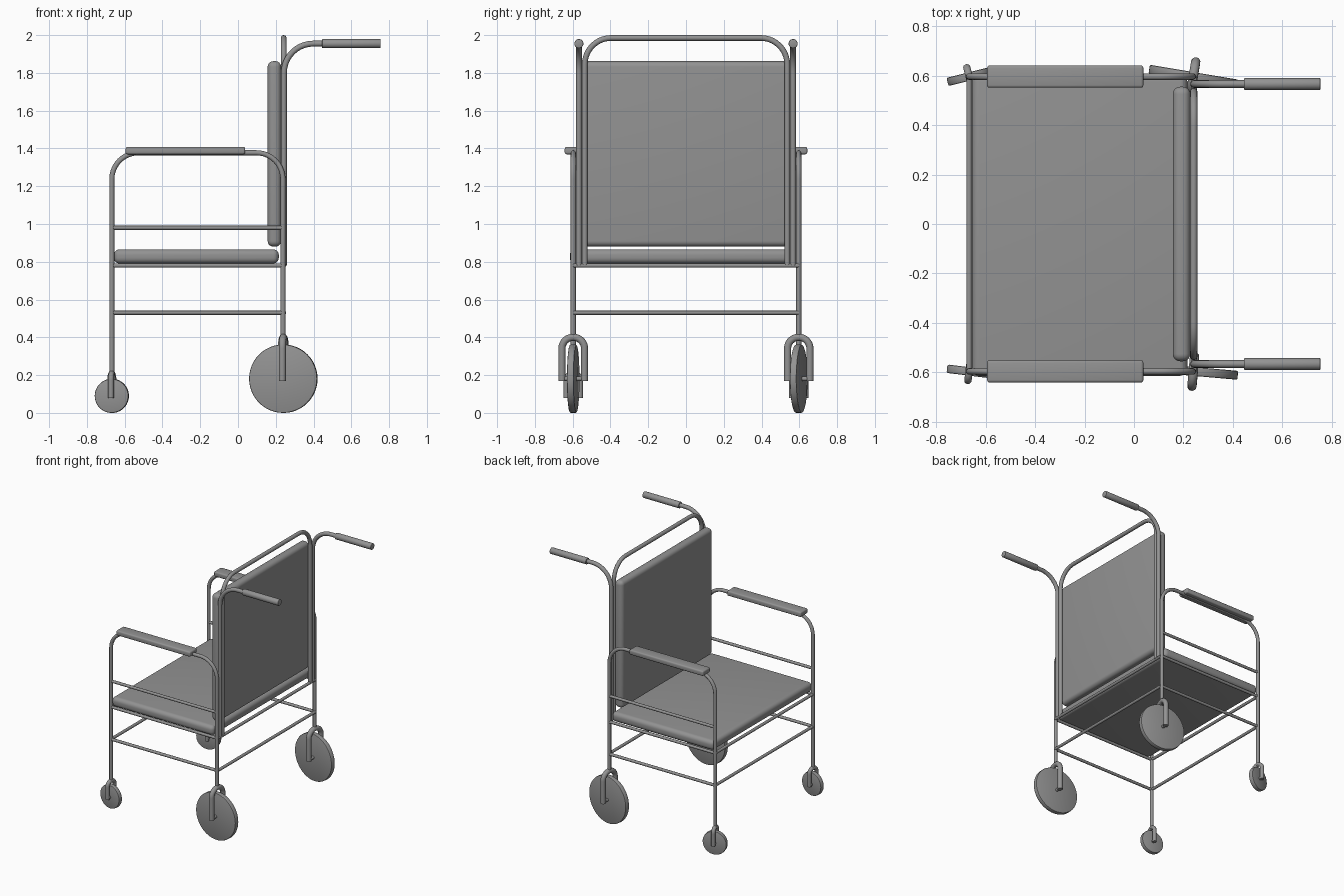
import bpy
from math import radians, pi, tan
from mathutils import Vector, Matrix

if "Cube" in bpy.data.objects:
    bpy.data.objects.remove(bpy.data.objects["Cube"])

grey = bpy.data.materials.new("dark_grey")
grey.diffuse_color = (0.29, 0.29, 0.29, 1)
grey.use_nodes = True
grey.node_tree.nodes["Principled BSDF"].inputs["Base Color"].default_value = grey.diffuse_color


def finish(ob):
    bpy.ops.object.select_all(action='DESELECT')
    ob.select_set(True)
    bpy.context.view_layer.objects.active = ob
    bpy.ops.object.convert(target='MESH')
    bpy.ops.object.shade_smooth_by_angle(angle=radians(40))
    ob.data.materials.clear()
    ob.data.materials.append(grey)
    return ob


def fillet(points, radius, steps=10):
    """Round the inner corners of a polyline with arcs."""
    pts = [Vector(p) for p in points]
    out = [pts[0]]
    for a, b, c in zip(pts, pts[1:], pts[2:]):
        u, v = (a - b).normalized(), (c - b).normalized()
        half = u.angle(v) / 2
        d = radius / tan(half)
        start, end = b + u * d, b + v * d
        centre = b + (u + v).normalized() * (d * d + radius * radius) ** 0.5
        axis = (start - centre).cross(end - centre)
        for i in range(steps + 1):
            rot = Matrix.Rotation((pi - 2 * half) * i / steps, 3, axis)
            out.append(centre + rot @ (start - centre))
    return out + [pts[-1]]


def tube(name, points, r, corner=0.0):
    pts = fillet(points, corner) if corner else [Vector(p) for p in points]
    cu = bpy.data.curves.new(name, 'CURVE')
    cu.dimensions = '3D'
    cu.bevel_depth = r
    cu.bevel_resolution = 4
    cu.use_fill_caps = True
    sp = cu.splines.new('POLY')
    sp.points.add(len(pts) - 1)
    for p, co in zip(sp.points, pts):
        p.co = (*co, 1)
    ob = bpy.data.objects.new(name, cu)
    bpy.context.collection.objects.link(ob)
    return finish(ob)


def add_bevel(ob, width, segments):
    mod = ob.modifiers.new("round", 'BEVEL')
    mod.width = width
    mod.segments = segments
    mod.limit_method = 'ANGLE'
    return finish(ob)


def pad(name, lo, hi, bevel, segments=6):
    lo, hi = Vector(lo), Vector(hi)
    bpy.ops.mesh.primitive_cube_add(size=1, location=(lo + hi) / 2)
    ob = bpy.context.object
    ob.name = name
    ob.scale = hi - lo
    bpy.ops.object.transform_apply(location=False, rotation=False, scale=True)
    return add_bevel(ob, bevel, segments)


def cylinder(name, loc, r, depth, rot, bevel):
    bpy.ops.mesh.primitive_cylinder_add(vertices=48, radius=r, depth=depth, location=loc, rotation=rot)
    ob = bpy.context.object
    ob.name = name
    return add_bevel(ob, bevel, 2)


def caster(name, x, y, r, thick, yaw, arm, fork_top, fork_r):
    """Wheel, axle and arched fork, swivelled about the leg."""
    cylinder(name + "_wheel", (x, y, r), r, thick, (pi / 2, 0, radians(yaw)), 0.006)
    m = Matrix.Translation((x, y, 0)) @ Matrix.Rotation(radians(yaw), 4, 'Z')
    place = lambda pts: [m @ Vector(p) for p in pts]
    low = r - 0.012
    tube(name + "_fork", place([(0, -arm, low), (0, -arm, fork_top),
                                (0, arm, fork_top), (0, arm, low)]), fork_r, arm * 0.98)
    tube(name + "_axle", place([(0, -arm, r), (0, arm, r)]), 0.012)


XF, XB, Y = -0.668, 0.238, 0.597      # front legs, rear legs, half width

for s, side in ((1, "left"), (-1, "right")):
    y = s * Y
    # Leg and arm hoop
    tube(side + "_side_frame", [(XF, y, 0.2), (XF, y, 1.377), (XB, y, 1.377), (XB, y, 0.39)], 0.0135, 0.14)
    pad(side + "_armrest", (-0.595, y - 0.045, 1.369), (0.038, y + 0.045, 1.408), 0.01, 3)
    # Side rails
    for z in (0.53, 0.78, 0.98):
        tube(side + "_rail", [(XF, y, z), (XB, y, z)], 0.011)
    # Push handle and grip
    hy = s * 0.567
    tube(side + "_push_handle", [(0.243, hy, 0.78), (0.243, hy, 1.955), (0.5, hy, 1.955)], 0.0155, 0.155)
    cylinder(side + "_grip", (0.6, hy, 1.955), 0.024, 0.31, (0, pi / 2, 0), 0.004)

# Cross rails
for z in (0.53, 0.78):
    tube("front_cross_rail", [(XF, -Y, z), (XF, Y, z)], 0.011)
    tube("rear_cross_rail", [(XB + 0.006, -Y, z), (XB + 0.006, Y, z)], 0.011)

# Back hoop and cushions
tube("back_hoop", [(0.242, -0.536, 0.78), (0.242, -0.536, 1.985),
                   (0.242, 0.536, 1.985), (0.242, 0.536, 0.78)], 0.015, 0.14)
pad("backrest", (0.157, -0.556, 0.88), (0.228, 0.556, 1.862), 0.03)
pad("seat", (-0.657, -0.615, 0.791), (0.216, 0.607, 0.866), 0.03)

# Casters, each swivelled a little differently
caster("front_left", XF, Y, 0.09, 0.034, 14, 0.037, 0.21, 0.015)
caster("front_right", XF, -Y, 0.09, 0.034, -7, 0.037, 0.21, 0.015)
caster("rear_left", XB + 0.002, Y, 0.181, 0.036, -9.5, 0.06, 0.4, 0.019)
caster("rear_right", XB + 0.002, -Y, 0.181, 0.036, -5, 0.06, 0.4, 0.019)
